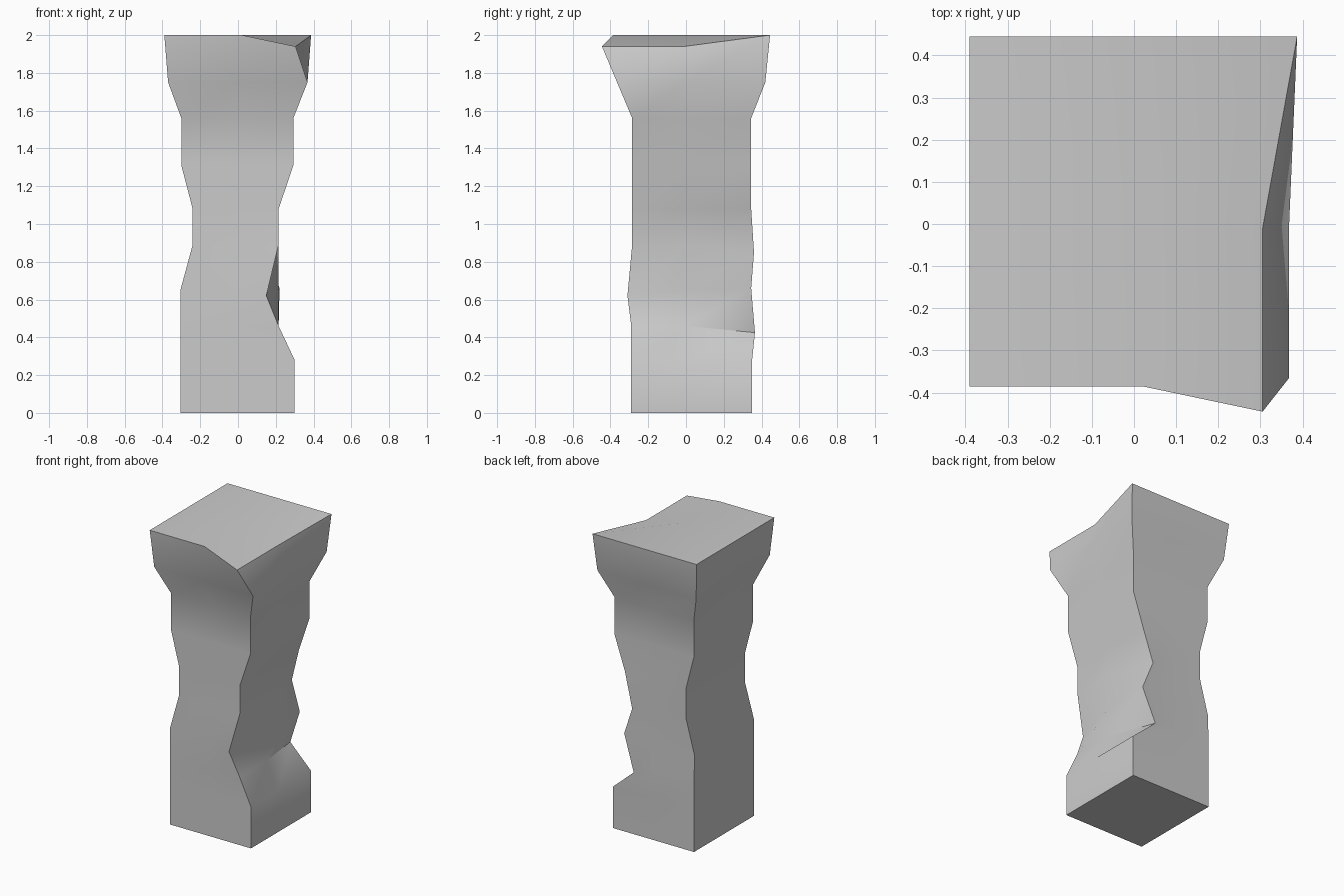
import bpy, bmesh

if "Cube" in bpy.data.objects:
    bpy.data.objects.remove(bpy.data.objects["Cube"])

# Level profile: z, left x, right x, front y, back y
levels = [
    (0.00, -0.305, 0.30, -0.29, 0.35),
    (0.28, -0.305, 0.30, -0.29, 0.35),
    (0.46, -0.305, 0.215, -0.29, 0.35),
    (0.65, -0.305, 0.215, -0.29, 0.345),
    (0.89, -0.24, 0.215, -0.285, 0.345),
    (1.08, -0.24, 0.215, -0.285, 0.345),
    (1.31, -0.30, 0.293, -0.285, 0.345),
    (1.56, -0.30, 0.293, -0.285, 0.345),
    (1.75, -0.37, 0.368, -0.365, 0.42),
    (2.00, -0.39, 0.387, -0.385, 0.445),
]
# Chipped spots: (level, ring point) -> position. Ring: 2 front right, 3 mid right, 4 back right
chips = {
    (3, 2): (0.15, -0.31, 0.62),
    (2, 4): (0.135, 0.365, 0.425),
    (3, 4): (0.22, 0.345, 0.66),
    (4, 4): (0.15, 0.36, 0.85),
    (9, 2): (0.305, -0.445, 1.94),
    (9, 3): (0.305, -0.01, 1.94),
}

# Stone pillar lofted through eight-point rings
bm = bmesh.new()
rings = []
for i, (z, l, r, f, b) in enumerate(levels):
    m = 0.02 if i == len(levels) - 1 else 0.0
    pts = [(l, f), (m, f), (r, f), (r, 0), (r, b), (m, b), (l, b), (l, 0)]
    rings.append([bm.verts.new(chips.get((i, k), (x, y, z)))
                  for k, (x, y) in enumerate(pts)])
for low, high in zip(rings, rings[1:]):
    for k in range(8):
        n = (k + 1) % 8
        bm.faces.new((low[k], low[n], high[n], high[k]))

# Bottom and top caps, the top with a centre point so its chipped corner dips
bm.faces.new(rings[0][::-1])
top = rings[-1]
centre = bm.verts.new((0.02, 0.0, 2.0))
for k in (0, 2, 4, 6):
    bm.faces.new((centre, top[k - 1], top[k], top[k + 1]))
bmesh.ops.recalc_face_normals(bm, faces=bm.faces)

mesh = bpy.data.meshes.new("stone_pillar")
bm.to_mesh(mesh)
bm.free()
pillar = bpy.data.objects.new("stone_pillar", mesh)
bpy.context.collection.objects.link(pillar)
bpy.context.view_layer.objects.active = pillar
pillar.select_set(True)
bpy.ops.object.shade_smooth_by_angle(angle=0.8)
